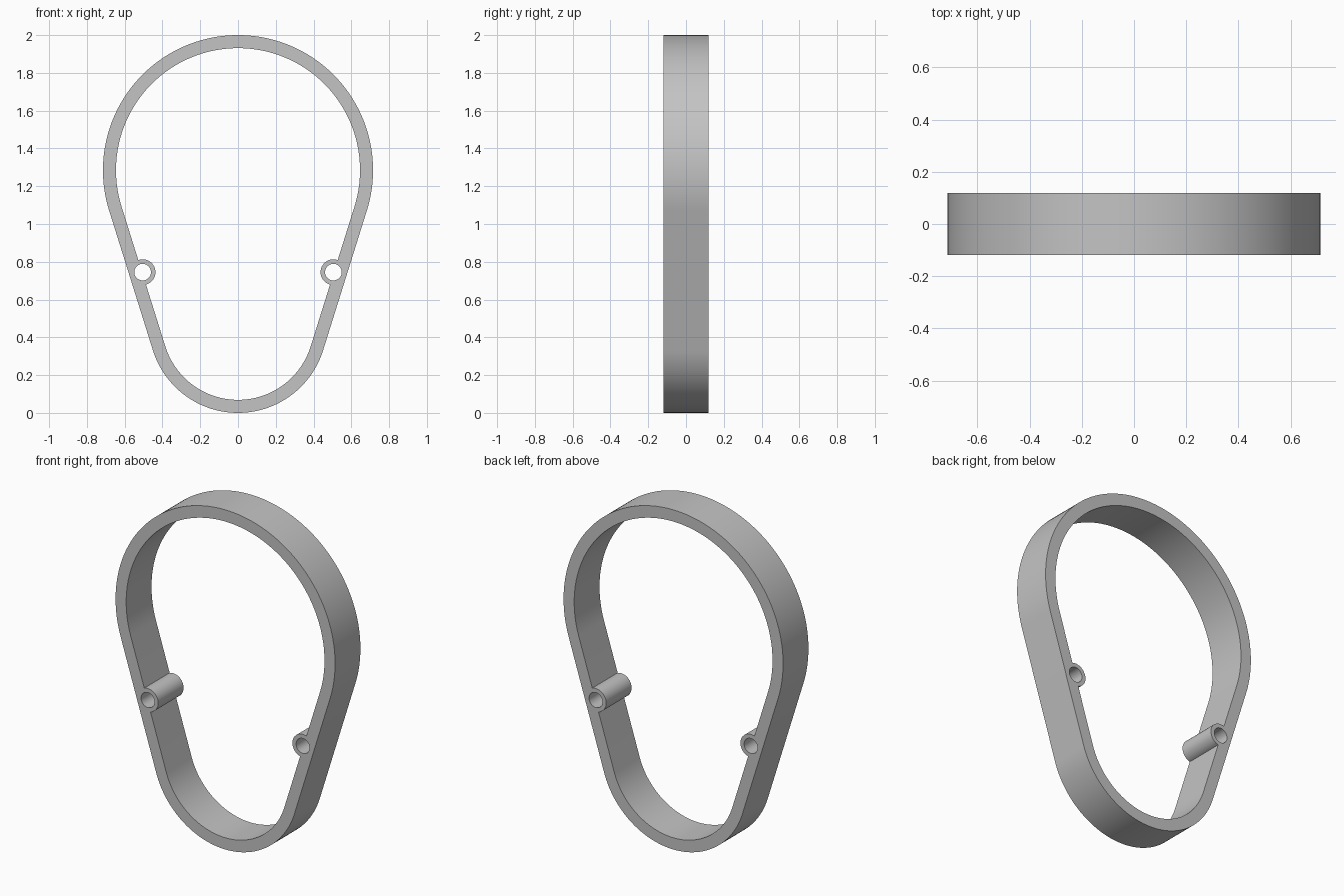
import bpy, bmesh
from math import sin, cos, asin, acos, pi

if "Cube" in bpy.data.objects:
    bpy.data.objects.remove(bpy.data.objects["Cube"])

DEPTH, WALL = 0.236, 0.069
TOP_R, LOW_R = 0.715, 0.472
TOP_Z, LOW_Z = 2 - TOP_R, LOW_R
BOSS_X, BOSS_Z, BOSS_R, HOLE_R = 0.505, 0.745, 0.068, 0.044
TILT = asin((TOP_R - LOW_R) / (TOP_Z - LOW_Z))  # lean of the straight sides


def arc(cx, cz, r, start, end, steps):
    return [(cx + r * cos(start + (end - start) * i / steps),
             cz + r * sin(start + (end - start) * i / steps)) for i in range(steps + 1)]


def outline(inset, middle=()):
    """Closed teardrop: right half from bottom to top, then mirrored."""
    half = arc(0, LOW_Z, LOW_R - inset, -pi / 2, -TILT, 32)
    half += middle
    half += arc(0, TOP_Z, TOP_R - inset, -TILT, pi / 2, 48)
    return half + [(-x, z) for x, z in half[-2:0:-1]]


# Screw boss bulging inward from the straight wall
gap = TOP_R - WALL - (BOSS_X * cos(TILT) - (BOSS_Z - TOP_Z) * sin(TILT))
spread = acos(gap / BOSS_R)
boss = arc(BOSS_X, BOSS_Z, BOSS_R, -TILT - spread, -TILT + spread - 2 * pi, 24)

loops = [outline(0), outline(WALL, boss)]
loops += [arc(side * BOSS_X, BOSS_Z, HOLE_R, 0, 2 * pi, 40)[:-1] for side in (-1, 1)]

# Filled profile extruded to the depth of the frame
curve = bpy.data.curves.new("frame_profile", "CURVE")
curve.dimensions = "2D"
curve.fill_mode = "BOTH"
curve.extrude = DEPTH / 2
for points in loops:
    spline = curve.splines.new("POLY")
    spline.points.add(len(points) - 1)
    for p, (x, z) in zip(spline.points, points):
        p.co = (x, z, 0, 1)
    spline.use_cyclic_u = True
frame = bpy.data.objects.new("teardrop_frame", curve)
frame.rotation_euler.x = pi / 2
bpy.context.collection.objects.link(frame)
bpy.ops.object.select_all(action="DESELECT")
frame.select_set(True)
bpy.context.view_layer.objects.active = frame
bpy.ops.object.convert(target="MESH")
frame = bpy.context.object
bpy.ops.object.transform_apply(location=False, rotation=True, scale=False)

# Weld the caps to the walls
bm = bmesh.new()
bm.from_mesh(frame.data)
bmesh.ops.remove_doubles(bm, verts=bm.verts, dist=0.0001)
bmesh.ops.recalc_face_normals(bm, faces=bm.faces)
bm.to_mesh(frame.data)
bm.free()
bpy.ops.object.shade_smooth_by_angle(angle=pi / 6)

# Plain grey plastic
grey = bpy.data.materials.new("plain_grey")
grey.use_nodes = True
colour = (0.55, 0.55, 0.55, 1)
grey.diffuse_color = colour
grey.node_tree.nodes["Principled BSDF"].inputs["Base Color"].default_value = colour
frame.data.materials.clear()
frame.data.materials.append(grey)
